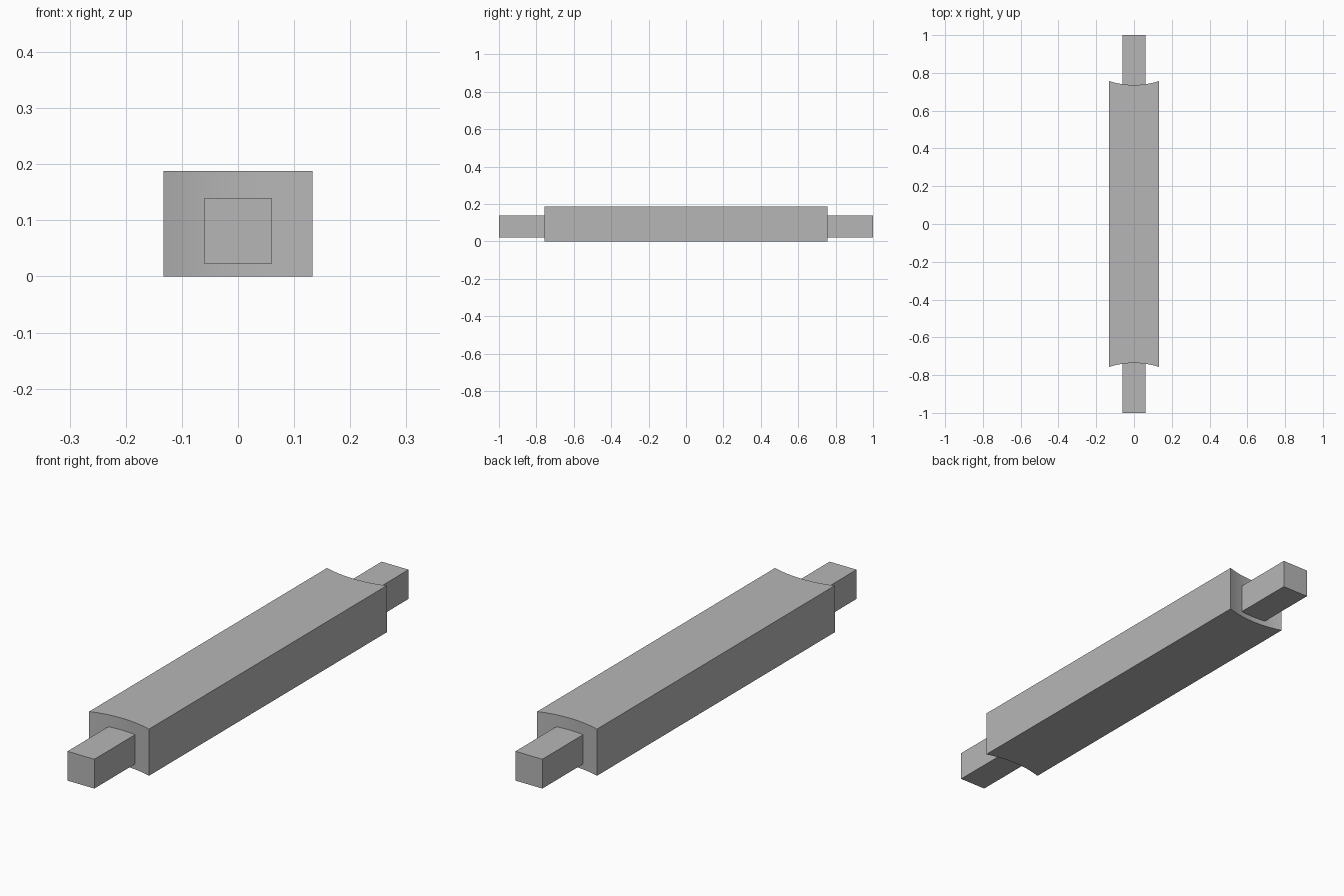
import bpy
import bmesh
import math

cube = bpy.data.objects.get("Cube")
if cube:
    bpy.data.objects.remove(cube, do_unlink=True)

HALF_W, HEIGHT = 0.133, 0.188
EDGE_Y, MID_Y = 0.757, 0.736
TENON_HALF, TENON_LOW, TENON_TOP = 0.06, 0.022, 0.14
SEGMENTS = 16

grey = bpy.data.materials.new("plain grey")
grey.use_nodes = True
colour = (0.47, 0.47, 0.47, 1)
grey.diffuse_color = colour
grey.node_tree.nodes["Principled BSDF"].inputs["Base Color"].default_value = colour


def prism(name, outline, low, high):
    """Extrude an outline in plan from low to high."""
    bm = bmesh.new()
    face = bm.faces.new([bm.verts.new((x, y, low)) for x, y in outline])
    top = bmesh.ops.extrude_face_region(bm, geom=[face])["geom"]
    for v in top:
        if isinstance(v, bmesh.types.BMVert):
            v.co.z = high
    bmesh.ops.recalc_face_normals(bm, faces=bm.faces)
    mesh = bpy.data.meshes.new(name)
    bm.to_mesh(mesh)
    bm.free()
    mesh.materials.append(grey)
    obj = bpy.data.objects.new(name, mesh)
    bpy.context.collection.objects.link(obj)
    return obj


# Bar with concave ends: arc through both corners and the middle
sag = EDGE_Y - MID_Y
radius = (HALF_W ** 2 + sag ** 2) / (2 * sag)
sweep = math.asin(HALF_W / radius)
angles = [sweep * (1 - 2 * i / SEGMENTS) for i in range(SEGMENTS + 1)]
back = [(radius * math.sin(a), MID_Y + radius * (1 - math.cos(a))) for a in angles]
bar = prism("bar", back + [(-x, -y) for x, y in back], 0, HEIGHT)

bpy.ops.object.select_all(action="DESELECT")
bar.select_set(True)
bpy.context.view_layer.objects.active = bar
bpy.ops.object.shade_smooth_by_angle(angle=math.radians(30))

# Square tenons, seated just inside the concave ends
for name, side in (("front_tenon", -1), ("back_tenon", 1)):
    inner, outer = side * (MID_Y - 0.002), side
    prism(name, [(-TENON_HALF, inner), (TENON_HALF, inner),
                 (TENON_HALF, outer), (-TENON_HALF, outer)], TENON_LOW, TENON_TOP)
